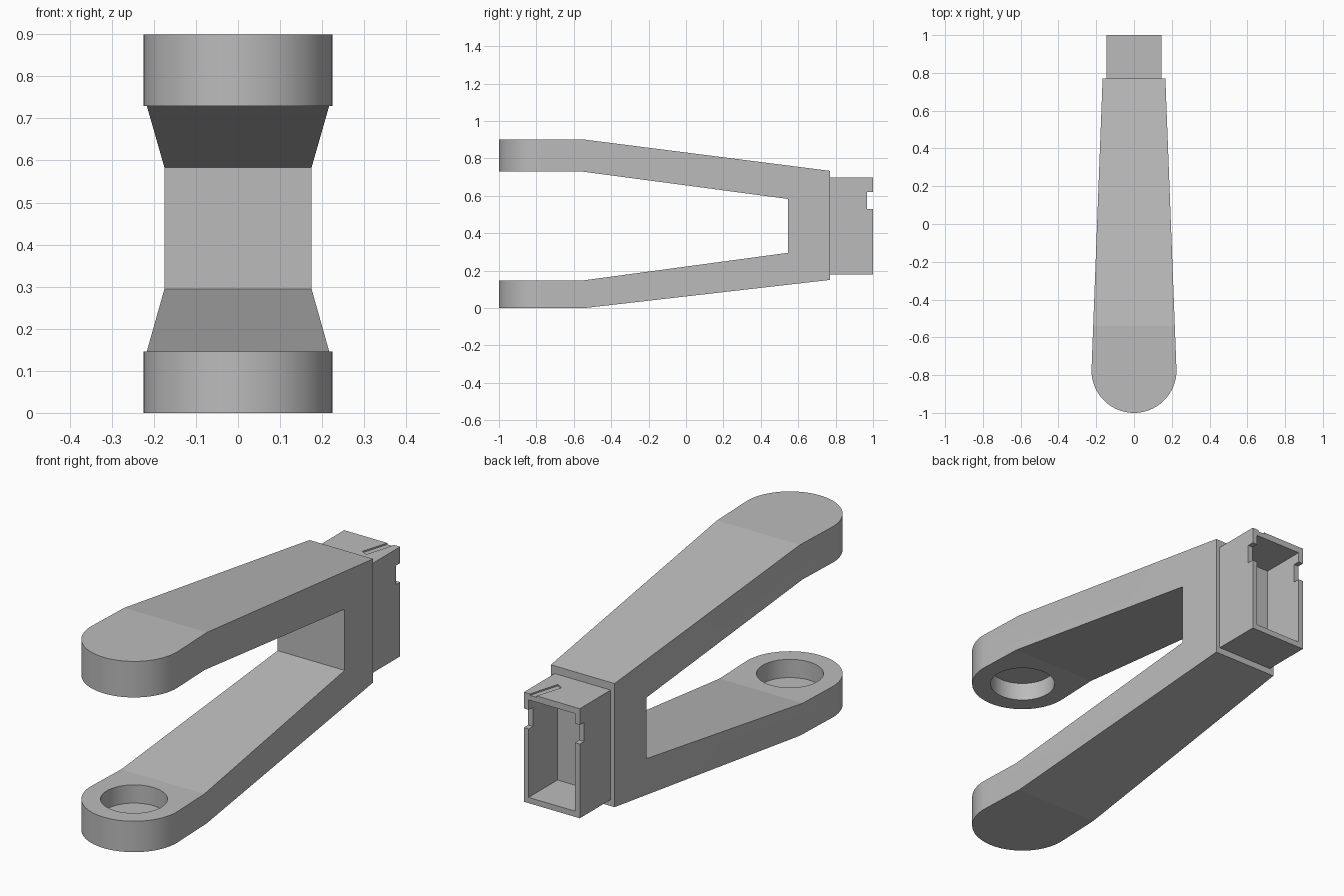
import bpy
import bmesh
from math import pi, cos, sin, radians

old = bpy.data.objects.get("Cube")
if old:
    bpy.data.objects.remove(old, do_unlink=True)

grey = bpy.data.materials.new("mid grey")
grey.use_nodes = True
colour = (0.5, 0.5, 0.5, 1)
grey.diffuse_color = colour
grey.node_tree.nodes["Principled BSDF"].inputs["Base Color"].default_value = colour


def prism(name, outline, low, high, axis="z"):
    """Extrude a closed outline: (x, y) along z, or (y, z) along x."""
    bm = bmesh.new()
    place = (lambda a, b, h: (a, b, h)) if axis == "z" else (lambda a, b, h: (h, a, b))
    face = bm.faces.new([bm.verts.new(place(a, b, low)) for a, b in outline])
    grown = bmesh.ops.extrude_face_region(bm, geom=[face])["geom"]
    shift = place(0, 0, high - low)
    bmesh.ops.translate(bm, vec=shift, verts=[g for g in grown if isinstance(g, bmesh.types.BMVert)])
    bmesh.ops.recalc_face_normals(bm, faces=bm.faces)
    mesh = bpy.data.meshes.new(name)
    bm.to_mesh(mesh)
    bm.free()
    mesh.materials.append(grey)
    obj = bpy.data.objects.new(name, mesh)
    bpy.context.collection.objects.link(obj)
    return obj


def box(name, x, y, z):
    return prism(name, [(x[0], y[0]), (x[1], y[0]), (x[1], y[1]), (x[0], y[1])], *z)


def arc(radius, start, end, steps, centre_y):
    angles = [start + (end - start) * i / steps for i in range(steps + 1)]
    return [(radius * cos(a), centre_y + radius * sin(a)) for a in angles]


def activate(obj):
    bpy.ops.object.select_all(action="DESELECT")
    obj.select_set(True)
    bpy.context.view_layer.objects.active = obj


def combine(target, tool, operation="DIFFERENCE"):
    mod = target.modifiers.new("cut", "BOOLEAN")
    mod.object, mod.operation, mod.solver = tool, operation, "EXACT"
    activate(target)
    bpy.ops.object.modifier_apply(modifier=mod.name)
    bpy.data.objects.remove(tool, do_unlink=True)


# Fork: side profile trimmed by the tapered, round-ended plan
TIP_Y, TIP_R = -0.775, 0.225
side = [(-1.1, 0), (-0.54, 0), (0.77, 0.15), (0.77, 0.733), (-0.54, 0.9), (-1.1, 0.9),
        (-1.1, 0.73), (-0.56, 0.73), (0.545, 0.583), (0.545, 0.295), (-0.56, 0.146), (-1.1, 0.146)]
fork = prism("fork", side, -0.4, 0.4, axis="x")
plan = arc(TIP_R, pi, 2 * pi, 48, TIP_Y) + [(0.165, 0.8), (-0.165, 0.8)]
combine(fork, prism("plan_cutter", plan, -0.1, 1), "INTERSECT")

# Round blind sockets on the facing sides of the two tips
circle = arc(0.143, 0, 2 * pi, 96, TIP_Y)[:-1]
for low, high in ((0.06, 0.3), (0.6, 0.815)):
    combine(fork, prism("socket_cutter", circle, low, high))

# Hollow plug, open at the back
plug = box("plug", (-0.146, 0.146), (0.76, 1), (0.18, 0.697))
combine(plug, box("pocket_cutter", (-0.121, 0.121), (0.785, 1.1), (0.207, 0.667)))

# Latch notches through both side walls
combine(plug, box("notch_cutter", (-0.3, 0.3), (0.968, 1.1), (0.53, 0.62)))

# Shallow slanted groove on top of the plug
groove = [(0.04, 0.87), (0.072, 0.853), (0.12, 1.02), (0.085, 1.02)]
combine(plug, prism("groove_cutter", groove, 0.69, 0.8))

for part in (fork, plug):
    activate(part)
    bpy.ops.object.shade_smooth_by_angle(angle=radians(6))
